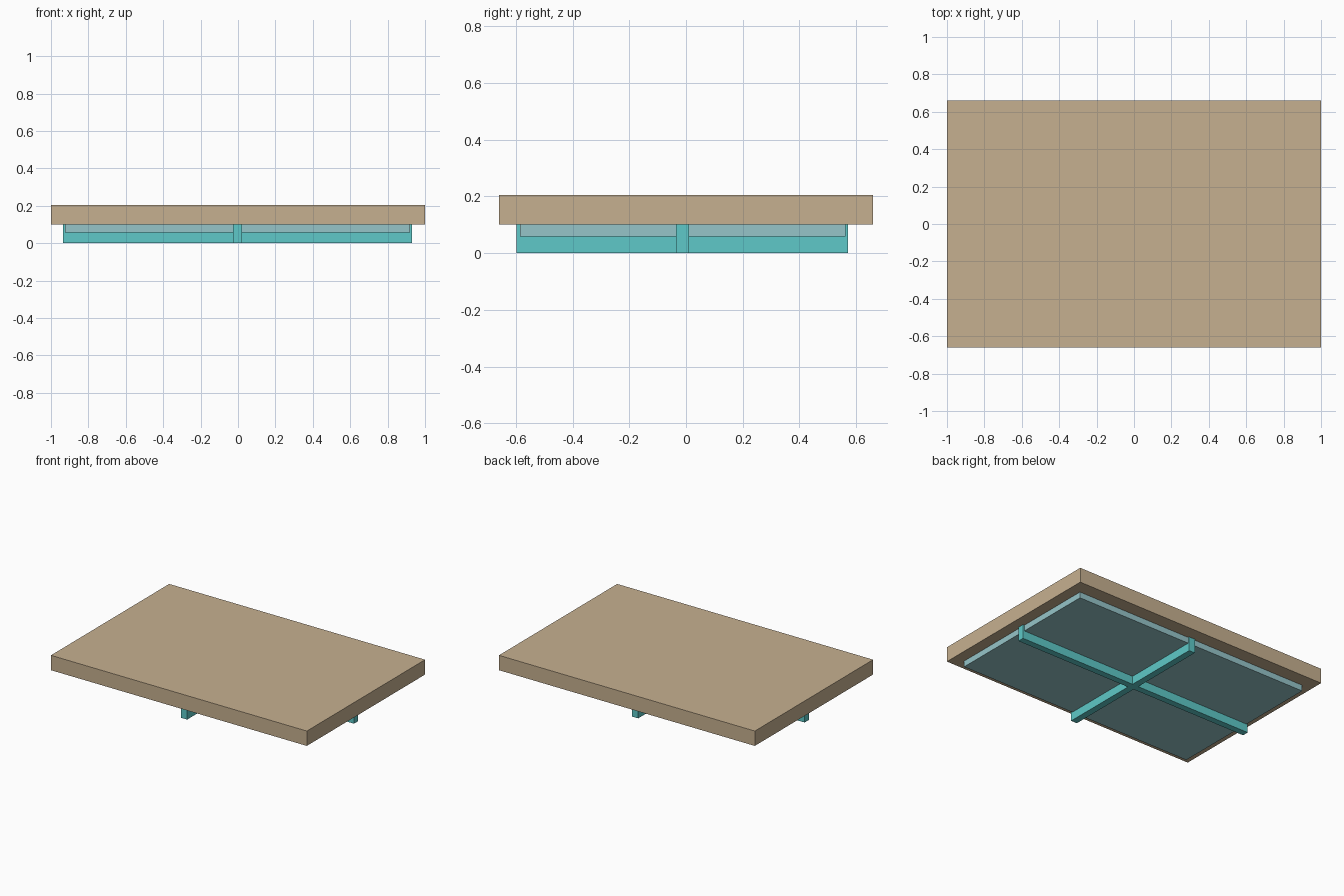
import bpy, bmesh

if "Cube" in bpy.data.objects:
    bpy.data.objects.remove(bpy.data.objects["Cube"])

def material(name, rgb):
    m = bpy.data.materials.new(name)
    m.diffuse_color = (*rgb, 1)
    m.use_nodes = True
    m.node_tree.nodes["Principled BSDF"].inputs["Base Color"].default_value = m.diffuse_color
    return m

sand = material("sand", (0.565, 0.434, 0.279))
pale_teal = material("pale_teal", (0.305, 0.558, 0.584))
teal = material("teal", (0.112, 0.584, 0.578))

def prism(name, outline, z0, z1, mat):
    """Extrude a flat outline from z0 up to z1."""
    bm = bmesh.new()
    face = bm.faces.new([bm.verts.new((x, y, z0)) for x, y in outline])
    ext = bmesh.ops.extrude_face_region(bm, geom=[face])
    verts = [g for g in ext["geom"] if isinstance(g, bmesh.types.BMVert)]
    bmesh.ops.translate(bm, verts=verts, vec=(0, 0, z1 - z0))
    bmesh.ops.recalc_face_normals(bm, faces=bm.faces)
    me = bpy.data.meshes.new(name)
    bm.to_mesh(me)
    bm.free()
    me.materials.append(mat)
    ob = bpy.data.objects.new(name, me)
    bpy.context.collection.objects.link(ob)
    return ob

def rect(x0, x1, y0, y1):
    return [(x0, y0), (x1, y0), (x1, y1), (x0, y1)]

# thick top slab
prism("top_slab", rect(-1, 1, -0.66, 0.66), 0.1, 0.205, sand)

# recessed panel under the slab
prism("under_panel", rect(-0.925, 0.92, -0.585, 0.562), 0.058, 0.1, pale_teal)

# crossed support beams as one plus-shaped profile
X0, X1, Y0, Y1 = -0.935, 0.931, -0.597, 0.571   # beam ends
a, b, c, d = -0.026, 0.021, -0.035, 0.011       # beam sides
plus = [(a, Y0), (b, Y0), (b, c), (X1, c), (X1, d), (b, d),
        (b, Y1), (a, Y1), (a, d), (X0, d), (X0, c), (a, c)]
prism("cross_beams", plus, 0.0, 0.1, teal)
